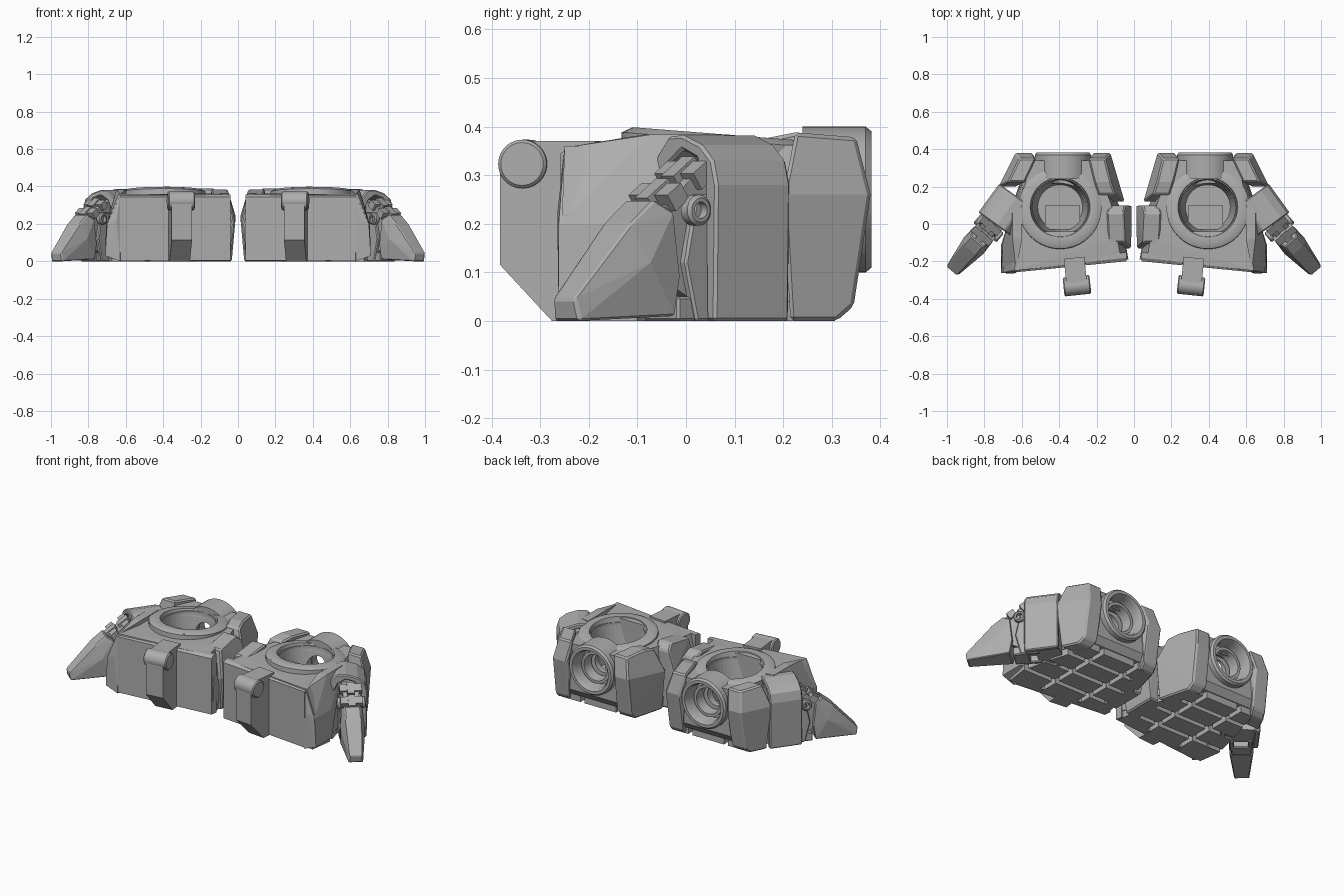
import bpy, bmesh, math
from mathutils import Matrix, Vector

if "Cube" in bpy.data.objects:
    bpy.data.objects.remove(bpy.data.objects["Cube"])

grey = bpy.data.materials.new("armour grey")
grey.use_nodes = True
colour = (0.42, 0.42, 0.42, 1)
grey.diffuse_color = colour
grey.node_tree.nodes["Principled BSDF"].inputs["Base Color"].default_value = colour
I = Matrix.Identity(4)


def finish(name, bm, mat=I, bevel=0, smooth=False, cutters=(), cutter=False):
    """Bake the placement, then cut, chamfer and mirror the part."""
    bm.transform(mat)
    bmesh.ops.recalc_face_normals(bm, faces=bm.faces)
    me = bpy.data.meshes.new(name)
    bm.to_mesh(me)
    bm.free()
    me.materials.append(grey)
    ob = bpy.data.objects.new(name, me)
    bpy.context.collection.objects.link(ob)
    if cutter:
        ob.hide_render = True
        ob.hide_set(True)
        return ob
    for c in cutters:
        m = ob.modifiers.new("cut", "BOOLEAN")
        m.operation, m.object, m.solver = "DIFFERENCE", c, "EXACT"
    if bevel:
        b = ob.modifiers.new("chamfer", "BEVEL")
        b.width, b.segments, b.limit_method = bevel, 1, "ANGLE"
        b.angle_limit = math.radians(40)
    ob.modifiers.new("other foot", "MIRROR").use_mirror_merge = False
    if smooth:
        bpy.ops.object.select_all(action="DESELECT")
        ob.select_set(True)
        bpy.context.view_layer.objects.active = ob
        bpy.ops.object.shade_smooth_by_angle(angle=math.radians(30))
    return ob


def hull(name, pts, **kw):
    bm = bmesh.new()
    for p in pts:
        bm.verts.new(p)
    r = bmesh.ops.convex_hull(bm, input=bm.verts)
    bmesh.ops.delete(bm, geom=[v for v in r["geom_interior"] if isinstance(v, bmesh.types.BMVert)],
                     context="VERTS")
    bmesh.ops.dissolve_limit(bm, angle_limit=0.03, verts=bm.verts, edges=bm.edges)
    return finish(name, bm, **kw)


def box(name, lo, hi, **kw):
    return hull(name, [(x, y, z) for x in (lo[0], hi[0]) for y in (lo[1], hi[1])
                       for z in (lo[2], hi[2])], **kw)


def wedge(name, outline, half, taper=None, **kw):
    """A (y, z) outline widened along x; taper gives the half width per point."""
    widths = taper or [half] * len(outline)
    return hull(name, [(s * w, y, z) for (y, z), w in zip(outline, widths) for s in (-1, 1)], **kw)


def lathe(name, profile, mat, closed=True, segs=40, **kw):
    """Revolve an (r, z) profile about z."""
    bm = bmesh.new()
    vs = [bm.verts.new((r, 0, z)) for r, z in profile]
    es = [bm.edges.new(p) for p in zip(vs, vs[1:])]
    if closed:
        es.append(bm.edges.new((vs[-1], vs[0])))
    bmesh.ops.spin(bm, geom=vs + es, cent=(0, 0, 0), axis=(0, 0, 1),
                   angle=math.tau, steps=segs, use_merge=True)
    bmesh.ops.remove_doubles(bm, verts=bm.verts, dist=1e-5)
    return finish(name, bm, mat, **kw)


def side_panel(name, outline, outer):
    """Armour plate bulging at mid height on the outer or inner flank."""
    pts = []
    for y, z in outline:
        lean = 0.3 * max(0, z - 0.24) + 0.09 * max(0, 0.24 - z)
        if outer:
            x = 0.83 - 0.5 * y - lean
            pts += [(x, y, z), (x - 0.09, y, z)]
        else:
            x = (0.045 + 0.27 * (y - 0.1) if y > 0.1 else 0.012) + lean
            pts += [(x, y, z), (x + 0.09, y, z)]
    return hull(name, pts, bevel=0.008)


# Ankle bowl and heel bore cutters
ankle = Matrix.Translation((0.395, 0.09, 0))
heel = Matrix.Translation((0.38, 0, 0.25)) @ Matrix.Rotation(-math.pi / 2, 4, "X")
bowl = lathe("ankle_cutter", [(0, 0.13), (0.12, 0.13), (0.15, 0.35), (0.15, 0.5), (0, 0.5)],
             ankle, closed=False, cutter=True)
bore = lathe("heel_cutter", [(0, 0.1), (0.06, 0.1), (0.06, 0.25), (0.09, 0.25), (0.09, 0.29),
                             (0.12, 0.29), (0.12, 0.5), (0, 0.5)], heel, closed=False, cutter=True)

# Foot body
floor = [(0.04, -0.185), (0.68, -0.25), (0.7, -0.11), (0.65, 0.1), (0.58, 0.312), (0.18, 0.312),
         (0.08, 0.1)]
roof = [(0.07, -0.185, 0.355), (0.64, -0.25, 0.36), (0.6, -0.08, 0.362), (0.6, 0.1, 0.362),
        (0.56, 0.34, 0.362), (0.21, 0.34, 0.362), (0.12, 0.1, 0.362), (0.1, -0.08, 0.362)]
belt = [(0.03, -0.19, 0.2), (0.695, -0.255, 0.22), (0.7, -0.1, 0.2), (0.57, 0.34, 0.08),
        (0.19, 0.34, 0.08)]
hull("foot_body", [(x, y, 0.04) for x, y in floor] + roof + belt, cutters=(bowl, bore))

# Corner plate with its raised shoulder, and split front plates
hull("front_corner_plate", [(0.63, -0.25, 0.357), (0.65, -0.265, 0.22), (0.63, -0.262, 0),
                            (0.71, -0.262, 0.03), (0.7, -0.262, 0.2), (0.71, -0.11, 0.03),
                            (0.705, -0.11, 0.2), (0.6, -0.1, 0), (0.6, -0.1, 0.3),
                            (0.6, -0.085, 0.384), (0.65, -0.07, 0.384), (0.6, 0.09, 0.384),
                            (0.65, 0.08, 0.384)])


def front_plate(name, x0, x1):
    pts = []
    for x in (x0, x1):
        y = -0.19 - 0.1 * (x - 0.03)
        pts += [(x, y + dy, z) for dy, z in ((-0.008, 0.005), (-0.008, 0.345), (0.01, 0.357),
                                             (0.04, 0), (0.04, 0.357))]
    hull(name, pts)


front_plate("inner_front_plate", 0.04, 0.26)
front_plate("outer_front_plate", 0.35, 0.63)

# Sole pads split by grooves
grooves = [box("groove_cutter", (0, y, -0.1), (1, y + 0.028, 0.1), cutter=True)
           for y in (-0.1, 0.04, 0.18)]
grooves += [box("groove_cutter", (x, -1, -0.1), (x + 0.028, 1, 0.1), cutter=True)
            for x in (0.23, 0.47)]
mid = Vector((0.38, 0.05))
sole = [mid + (Vector(p) - mid) * 0.98 for p in floor]
hull("sole_pads", [(p.x, p.y, z) for p in sole for z in (0, 0.045)], cutters=grooves)

# Ankle collar tipped forward, with notch block and bowl floor
lathe("ankle_collar", [(0.222, -0.05), (0.222, -0.012), (0.2, 0), (0.16, 0), (0.15, -0.04)],
      ankle @ Matrix.Translation((0, 0, 0.383)) @ Matrix.Rotation(math.radians(-4.5), 4, "X"),
      smooth=True)
hull("ankle_notch_block", [(x, y, z) for x in (0.29, 0.475)
                           for y, z in ((-0.1, 0.392), (-0.04, 0.386), (-0.1, 0.34), (-0.04, 0.14))])
box("ankle_floor_block", (0.29, -0.03, 0.12), (0.475, 0.1, 0.2))

# Heel socket with stepped rings
lathe("heel_socket", [(0.15, 0.24), (0.15, 0.37), (0.14, 0.382), (0.122, 0.382), (0.112, 0.36),
                      (0.112, 0.24)], heel, smooth=True)
lathe("heel_inner_ring", [(0.095, 0.27), (0.095, 0.33), (0.078, 0.33), (0.07, 0.27)],
      heel, smooth=True)

# Flank armour
rear = [(0.225, 0.388), (0.35, 0.378), (0.38, 0.26), (0.345, 0.03), (0.31, 0), (0.215, 0),
        (0.2, 0.26)]
forward = [(-0.1, 0.36), (0.06, 0.385), (0.1, 0.35), (0.095, 0.24), (0.1, 0), (-0.11, 0),
           (-0.13, 0.2)]
side_panel("rear_outer_armour", rear, True)
side_panel("rear_inner_armour", [(max(y, 0.12), z) for y, z in rear] + [(0.12, 0), (0.12, 0.24),
                                                                       (0.16, 0.375)], False)
side_panel("front_inner_armour", forward, False)

# Front toe strap with roller
strap = Matrix.Translation((0.305, -0.33, 0)) @ Matrix.Rotation(math.radians(-6), 4, "Z")
wedge("toe_strap", [(-0.047, 0.32), (-0.047, 0.115), (0.06, 0), (0.15, 0), (0.15, 0.37), (0, 0.37)],
      0.055, mat=strap)
lathe("toe_roller", [(0, -0.072), (0.044, -0.072), (0.05, -0.066), (0.05, 0.066),
                     (0.044, 0.072), (0, 0.072)],
      strap @ Matrix.Translation((0, 0, 0.323)) @ Matrix.Rotation(math.pi / 2, 4, "Y"),
      closed=False, smooth=True)

# Outer claw, built facing forward then swung out
hub = Matrix.Translation((0.7, 0.09, 0))
toe = hub @ Matrix.Rotation(math.radians(40.5), 4, "Z") @ Matrix.Translation((-0.014, 0, 0))
wedge("claw", [(-0.175, 0.09), (-0.19, 0.225), (-0.23, 0.25), (-0.29, 0.203), (-0.438, 0.045),
               (-0.43, 0), (-0.19, 0.01), (-0.26, 0.12)], 0,
      taper=[0.064, 0.06, 0.044, 0.044, 0.034, 0.04, 0.064, 0.068], mat=toe, bevel=0.005)

# Tall arched hood around the claw joint, reaching the ground
bm = bmesh.new()
ring = [(0.085, 0), (0.09, 0.28), (0.075, 0.33), (0.035, 0.362), (-0.03, 0.382), (-0.08, 0.38),
        (-0.12, 0.34), (-0.13, 0.27), (-0.13, 0), (-0.1, 0), (-0.1, 0.27), (-0.075, 0.325),
        (-0.03, 0.352), (0.02, 0.335), (0.05, 0.28), (0.055, 0)]
face = bm.faces.new([bm.verts.new((x, -0.1, z)) for x, z in ring])
ext = bmesh.ops.extrude_face_region(bm, geom=[face])
bmesh.ops.translate(bm, verts=[v for v in ext["geom"] if isinstance(v, bmesh.types.BMVert)],
                    vec=(0, 0.19, 0))
hood = hub @ Matrix.Rotation(math.radians(36), 4, "Z")
finish("claw_hood", bm, hood, bevel=0.006)
box("hood_core", (-0.11, -0.05, 0.01), (0.06, 0.085, 0.33), mat=hood)

# Knuckle, struts and pivot
wedge("knuckle", [(0, 0.32), (-0.11, 0.31), (-0.2, 0.235), (-0.2, 0.08), (-0.12, 0.04), (0, 0.04)],
      0.045, mat=toe)
for i, (y, z) in enumerate(((-0.11, 0.3), (-0.18, 0.255))):
    tilt = toe @ Matrix.Translation((0, y, z)) @ Matrix.Rotation(math.radians(35), 4, "X")
    box("knuckle_bar_%d" % (i + 1), (-0.062, -0.022, -0.02), (0.062, 0.022, 0.02), mat=tilt)
    box("knuckle_key_%d" % (i + 1), (-0.02, -0.04, -0.02), (0.02, 0.03, 0.026), mat=tilt)
for side, s in (("left", 1), ("right", -1)):
    wedge(side + "_strut", [(-0.03, 0.26), (-0.13, 0.26), (-0.16, 0.12), (-0.13, 0), (-0.03, 0)],
          0.012, mat=toe @ Matrix.Translation((0.05 * s, 0, 0)), bevel=0.005)
    lathe(side + "_pivot", [(0.017, 0), (0.032, 0), (0.032, 0.02), (0.025, 0.026), (0.017, 0.026)],
          toe @ Matrix.Translation((0.055 * s, -0.135, 0.228)) @ Matrix.Rotation(s * math.pi / 2, 4, "Y"),
          segs=24, smooth=True)
box("strut_foot", (-0.055, -0.175, 0), (0.055, -0.09, 0.05), mat=toe, bevel=0.005)
